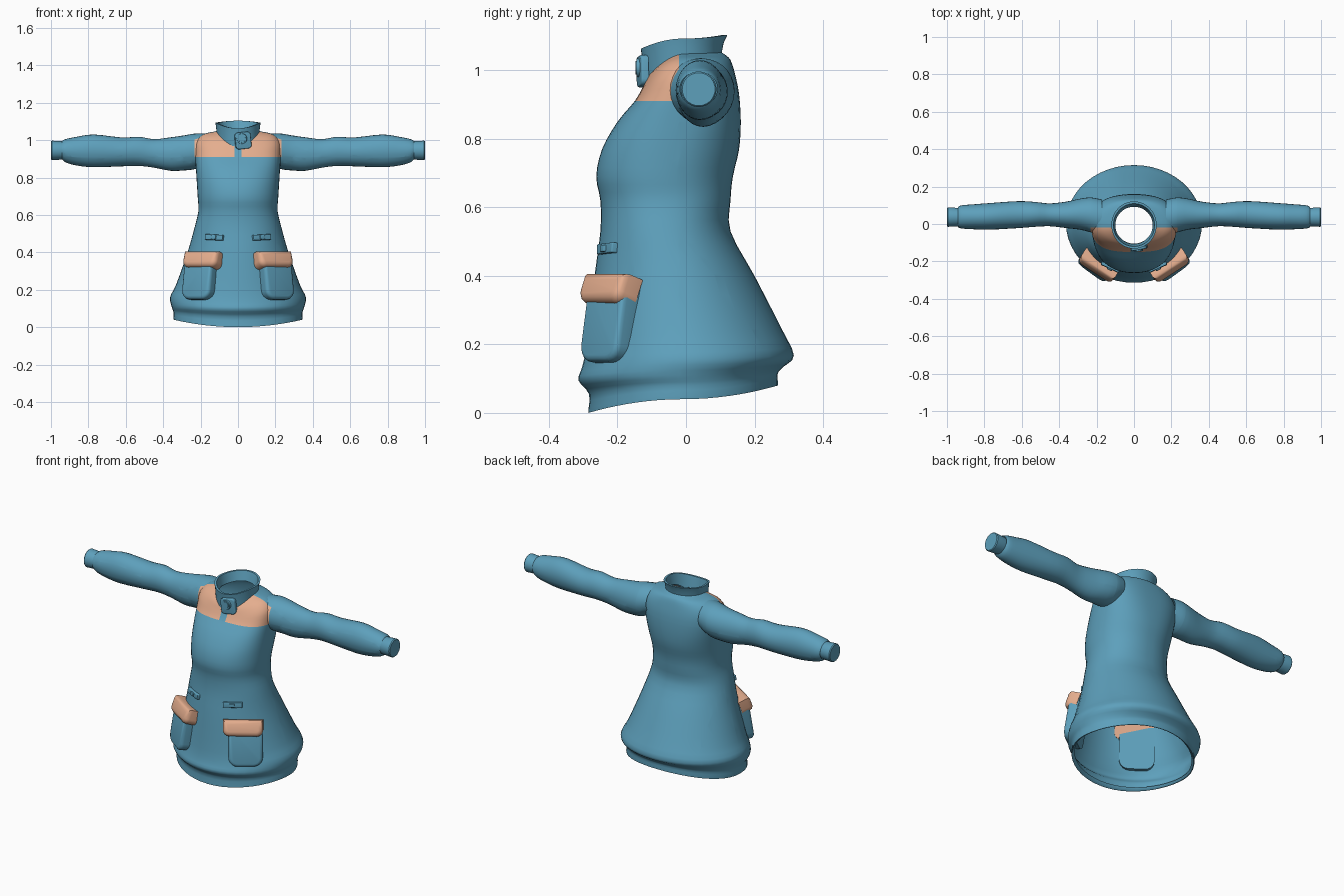
import bpy, bmesh, math
from mathutils import Matrix, Vector, Euler

cube = bpy.data.objects.get("Cube")
if cube:
    bpy.data.objects.remove(cube, do_unlink=True)


def material(name, color):
    m = bpy.data.materials.new(name)
    m.use_nodes = True
    m.diffuse_color = color
    m.node_tree.nodes["Principled BSDF"].inputs["Base Color"].default_value = color
    return m


BLUE = material("blue cloth", (0.11, 0.35, 0.50, 1))
PEACH = material("peach cloth", (0.78, 0.42, 0.27, 1))


def finish(bm, name, mats, mirror=False, angle=40):
    bmesh.ops.recalc_face_normals(bm, faces=bm.faces[:])
    me = bpy.data.meshes.new(name)
    bm.to_mesh(me)
    bm.free()
    ob = bpy.data.objects.new(name, me)
    bpy.context.collection.objects.link(ob)
    for m in mats:
        me.materials.append(m)
    if mirror:
        mod = ob.modifiers.new("mirror", 'MIRROR')
        mod.use_mirror_merge = False
    bpy.ops.object.select_all(action='DESELECT')
    ob.select_set(True)
    bpy.context.view_layer.objects.active = ob
    bpy.ops.object.shade_smooth_by_angle(angle=math.radians(angle))
    return ob


def smooth_rows(rows, steps):
    """Catmull-Rom interpolation of ring parameters."""
    out = []
    for i in range(len(rows) - 1):
        quad = [rows[max(i - 1, 0)], rows[i], rows[i + 1], rows[min(i + 2, len(rows) - 1)]]
        for s in range(steps):
            t = s / steps
            out.append([b + t / 2 * (c - a + t * (2*a - 5*b + 4*c - d + t * (3*(b - c) + d - a)))
                        for a, b, c, d in zip(*quad)])
    return out + [list(rows[-1])]


def loft(bm, rings, cap_end=False):
    loops = [[bm.verts.new(p) for p in ring] for ring in rings]
    n = len(loops[0])
    for a, b in zip(loops, loops[1:]):
        for i in range(n):
            j = (i + 1) % n
            bm.faces.new((a[i], a[j], b[j], b[i]))
    if cap_end:
        bm.faces.new(loops[-1])


def spow(v, e):
    return math.copysign(abs(v) ** e, v)


def body_ring(row, n=48):
    """Ring from half width, front y, back y, heights at front, side, back, and squareness."""
    hw, yf, yb, zf, zs, zb, power = row
    pts = []
    for i in range(n):
        a = math.tau * i / n
        s = math.sin(a)
        z = zs + ((zf if s < 0 else zb) - zs) * s * s
        y = (yf + yb) / 2 + (yb - yf) / 2 * spow(s, 2 / power)
        pts.append((hw * spow(math.cos(a), 2 / power), y, z))
    return pts


def cut(bm, co, no):
    bmesh.ops.bisect_plane(bm, geom=bm.verts[:] + bm.edges[:] + bm.faces[:],
                           plane_co=co, plane_no=no)


def paint_yoke(bm):
    """Cut clean borders, then colour the front shoulder patches."""
    cut(bm, (0, 0, 0.91), (0, 0, 1))
    cut(bm, (0, -0.02, 0), (0, 1, 0))
    for x in (0.02, 0.232):
        for side in (-1, 1):
            cut(bm, (side * x, 0, 0), (1, 0, 0))
    for f in bm.faces:
        c = f.calc_center_median()
        if c.z > 0.91 and c.y < -0.02 and 0.02 < abs(c.x) < 0.232:
            f.material_index = 1


# Flared body with a thick hem, waist and shoulders
rows = [
    (0.33, -0.270, 0.255, 0.02, 0.05, 0.09, 2),
    (0.345, -0.285, 0.268, 0.00, 0.04, 0.08, 2),
    (0.345, -0.283, 0.268, 0.055, 0.08, 0.115, 2),
    (0.355, -0.314, 0.285, 0.095, 0.11, 0.135, 2),
    (0.363, -0.303, 0.315, 0.135, 0.16, 0.168, 2),
    (0.330, -0.290, 0.277, 0.20, 0.23, 0.25, 2),
    (0.270, -0.267, 0.200, 0.40, 0.40, 0.40, 2),
    (0.233, -0.250, 0.130, 0.53, 0.53, 0.53, 2.1),
    (0.212, -0.250, 0.130, 0.62, 0.62, 0.62, 2.2),
    (0.215, -0.262, 0.137, 0.69, 0.69, 0.69, 2.2),
    (0.220, -0.245, 0.155, 0.77, 0.77, 0.77, 2.3),
    (0.225, -0.200, 0.160, 0.85, 0.85, 0.85, 2.5),
    (0.230, -0.150, 0.155, 0.91, 0.93, 0.93, 2.6),
    (0.225, -0.127, 0.143, 0.95, 0.99, 0.99, 2.5),
    (0.190, -0.116, 0.130, 0.975, 1.03, 1.03, 2.2),
    (0.130, -0.110, 0.115, 0.985, 1.045, 1.045, 2),
    (0.108, -0.105, 0.100, 0.99, 1.05, 1.055, 2),
]
bm = bmesh.new()
loft(bm, [body_ring(r) for r in smooth_rows(rows, 3)])
paint_yoke(bm)
finish(bm, "body", [BLUE, PEACH])

# Sleeves: x, bottom z, top z, front y, back y
sleeve = [
    (0.17, 0.87, 1.035, -0.06, 0.13),
    (0.23, 0.845, 1.035, -0.045, 0.142),
    (0.29, 0.838, 1.025, -0.03, 0.135),
    (0.36, 0.836, 1.015, -0.022, 0.12),
    (0.45, 0.853, 1.005, -0.012, 0.11),
    (0.53, 0.862, 1.018, -0.015, 0.118),
    (0.62, 0.860, 1.014, -0.022, 0.122),
    (0.77, 0.855, 1.030, -0.030, 0.112),
    (0.86, 0.864, 1.018, -0.028, 0.105),
    (0.92, 0.880, 1.006, -0.024, 0.100),
    (0.94, 0.897, 0.996, -0.018, 0.092),
]


def sleeve_ring(row, n=28):
    x, z0, z1, y0, y1 = row
    return [(x, (y0 + y1) / 2 + (y1 - y0) / 2 * math.cos(math.tau * i / n),
             (z0 + z1) / 2 + (z1 - z0) / 2 * math.sin(math.tau * i / n)) for i in range(n)]


bm = bmesh.new()
loft(bm, [sleeve_ring(r) for r in smooth_rows(sleeve, 3)])
paint_yoke(bm)
finish(bm, "sleeves", [BLUE, PEACH], mirror=True)

# Closed cuffs
bm = bmesh.new()
loft(bm, [sleeve_ring((x, 0.945 - r, 0.945 + r, 0.037 - r, 0.037 + r))
          for x, r in ((0.925, 0.046), (0.94, 0.049), (0.995, 0.052), (1.0, 0.048))], cap_end=True)
finish(bm, "cuffs", [BLUE], mirror=True)

# Standing collar, outer wall up and inner wall down
bm = bmesh.new()
loft(bm, [body_ring(r) for r in (
    (0.104, -0.108, 0.096, 0.965, 1.03, 1.05, 2),
    (0.114, -0.122, 0.104, 0.965, 1.03, 1.05, 2),
    (0.117, -0.127, 0.110, 1.03, 1.07, 1.08, 2),
    (0.121, -0.132, 0.121, 1.063, 1.093, 1.104, 2),
    (0.110, -0.120, 0.109, 1.063, 1.093, 1.104, 2),
    (0.100, -0.105, 0.092, 0.975, 1.035, 1.05, 2))])
finish(bm, "collar", [BLUE])


def rounded_box(name, mat, center, size, rot, side_r, edge_r, mirror=True, corners="all"):
    """Box with rounded outline corners in the local xz plane and softened edges."""
    bm = bmesh.new()
    bmesh.ops.create_cube(bm, size=1, matrix=Matrix.Diagonal((*size, 1)))
    picked = [e for e in bm.edges if abs(e.verts[0].co.y - e.verts[1].co.y) > size[1] / 2
              and (corners == "all" or e.verts[0].co.z < 0)]
    bmesh.ops.bevel(bm, geom=picked, offset=side_r, segments=5, profile=0.5, affect='EDGES')
    rim = [e for e in bm.edges if all(v.co.y < 0 for v in e.verts)]
    bmesh.ops.bevel(bm, geom=rim, offset=edge_r, segments=3, profile=0.5, affect='EDGES')
    turn = Euler([math.radians(a) for a in rot]).to_matrix().to_4x4()
    bm.transform(Matrix.Translation(Vector(center)) @ turn)
    return finish(bm, name, [mat], mirror)


# Pockets with flaps
rounded_box("pockets", BLUE, (0.207, -0.226, 0.26), (0.185, 0.06, 0.23), (-9, 0, 36),
            0.05, 0.018, corners="low")
rounded_box("pocket_flaps", PEACH, (0.191, -0.226, 0.358), (0.215, 0.072, 0.09), (-20, 0, 33),
            0.035, 0.025, corners="low")

# Waist tabs with small buckles
rounded_box("waist_tabs", BLUE, (0.127, -0.231, 0.48), (0.105, 0.018, 0.03), (-5, -3, 25), 0.005, 0.004)
rounded_box("tab_buckles", BLUE, (0.129, -0.239, 0.48), (0.028, 0.016, 0.02), (-5, -3, 25), 0.004, 0.003)

# Collar closing flap and round button
rounded_box("collar_flap", BLUE, (0.027, -0.127, 0.998), (0.085, 0.022, 0.09), (0, -6, 10),
            0.018, 0.005, mirror=False)
bm = bmesh.new()
for radius, depth in ((0.029, 0.012), (0.021, 0.018)):
    bmesh.ops.create_cone(bm, cap_ends=True, segments=24, radius1=radius, radius2=radius * 0.92, depth=depth)
bm.transform(Matrix.Translation((0.02, -0.139, 1.008)) @ Matrix.Rotation(math.radians(90), 4, 'X'))
finish(bm, "collar_button", [BLUE], angle=30)
